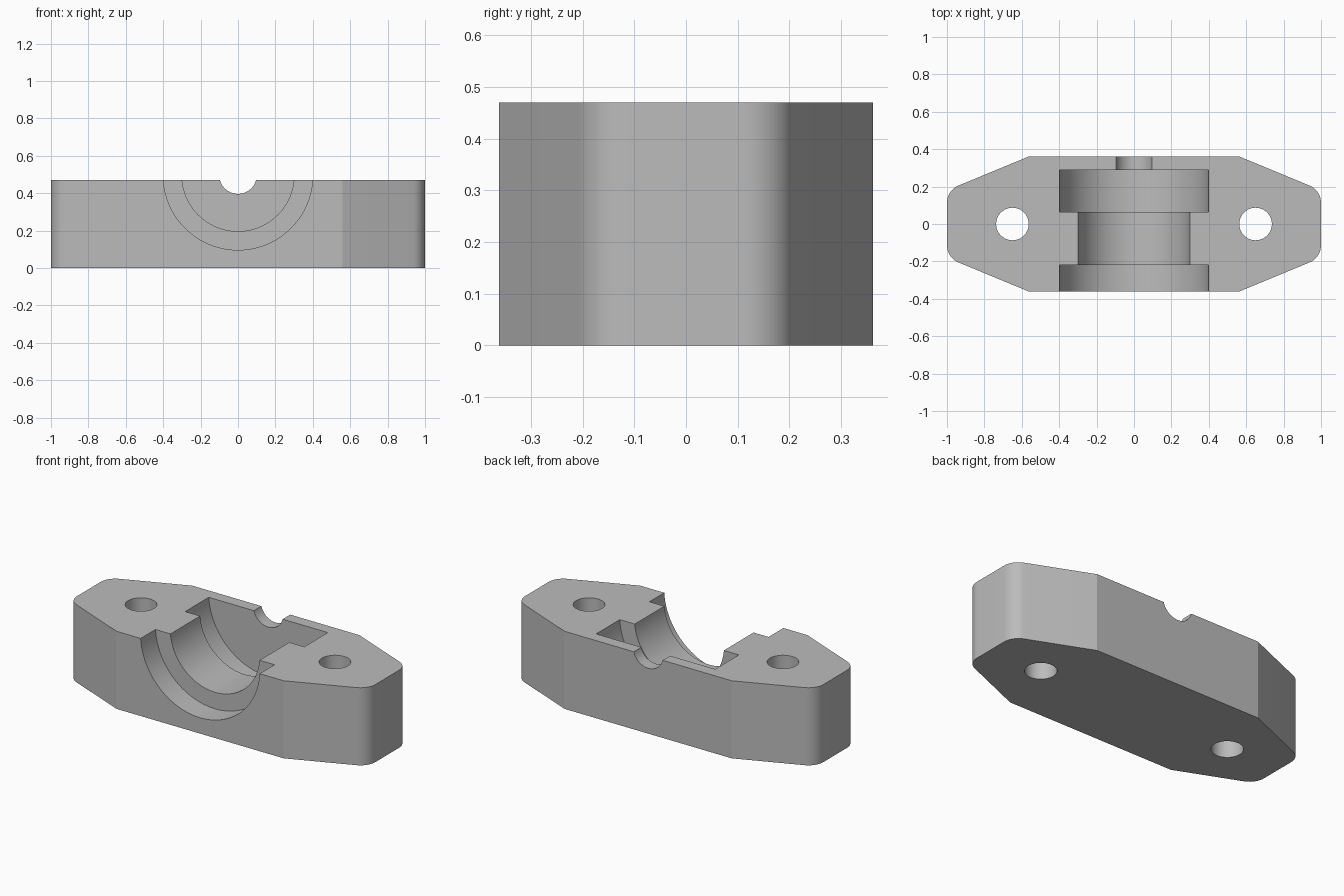
import bpy, bmesh, math
from mathutils import Vector, Matrix

if "Cube" in bpy.data.objects:
    bpy.data.objects.remove(bpy.data.objects["Cube"], do_unlink=True)

HEIGHT, AXIS_Z, DEPTH = 0.47, 0.496, 0.362

grey = bpy.data.materials.new("light grey")
grey.use_nodes = True
grey.diffuse_color = (0.5, 0.5, 0.5, 1)
grey.node_tree.nodes["Principled BSDF"].inputs["Base Color"].default_value = (0.5, 0.5, 0.5, 1)


def make_object(name, bm):
    bmesh.ops.recalc_face_normals(bm, faces=bm.faces)
    mesh = bpy.data.meshes.new(name)
    bm.to_mesh(mesh)
    bm.free()
    mesh.materials.append(grey)
    ob = bpy.data.objects.new(name, mesh)
    bpy.context.collection.objects.link(ob)
    return ob


def rounded_corner(corner, before, after, radius, steps=10):
    """Points of an arc tangent to both sides of a corner."""
    c = Vector(corner)
    a, b = (Vector(before) - c).normalized(), (Vector(after) - c).normalized()
    half = a.angle(b) / 2
    centre = c + (a + b).normalized() * radius / math.sin(half)
    start = c + a * radius / math.tan(half) - centre
    turn = math.pi - 2 * half
    return [centre + Matrix.Rotation(turn * i / steps, 2) @ start for i in range(steps + 1)]


# Block: tapered outline with rounded end corners, extruded upward
shoulder, tip = 0.56, 0.18
outline = [Vector((shoulder, -DEPTH))]
outline += rounded_corner((1, -tip), (shoulder, -DEPTH), (1, tip), 0.1)
outline += rounded_corner((1, tip), (1, -tip), (shoulder, DEPTH), 0.1)
outline.append(Vector((shoulder, DEPTH)))
outline += [-p for p in outline]
bm = bmesh.new()
base = bm.faces.new([bm.verts.new((p.x, p.y, 0)) for p in outline])
top = bmesh.ops.extrude_face_region(bm, geom=[base])["geom"]
bmesh.ops.translate(bm, vec=(0, 0, HEIGHT),
                    verts=[g for g in top if isinstance(g, bmesh.types.BMVert)])
block = make_object("bearing_block", bm)

# Stepped bore: radius and depth profile turned about the y axis
profile = [(0.4, -0.6), (0.4, -0.22), (0.3, -0.22), (0.3, 0.064),
           (0.4, 0.064), (0.4, 0.29), (0.1, 0.29), (0.1, 0.6)]
SIDES = 96
bm = bmesh.new()
rings = []
for r, y in profile:
    angles = [2 * math.pi * i / SIDES for i in range(SIDES)]
    rings.append([bm.verts.new((r * math.cos(t), y, AXIS_Z + r * math.sin(t))) for t in angles])
for lower, upper in zip(rings, rings[1:]):
    for i in range(SIDES):
        j = (i + 1) % SIDES
        bm.faces.new((lower[i], lower[j], upper[j], upper[i]))
bm.faces.new(rings[0])
bm.faces.new(rings[-1])
cutters = [make_object("bore_cutter", bm)]

# Bolt holes
for side, x in (("left", 0.65), ("right", -0.65)):
    bm = bmesh.new()
    bmesh.ops.create_cone(bm, cap_ends=True, segments=64, radius1=0.087, radius2=0.087,
                          depth=2, matrix=Matrix.Translation((x, 0, 0)))
    cutters.append(make_object(side + "_bolt_hole_cutter", bm))

# Cut the block and remove the cutters
bpy.ops.object.select_all(action="DESELECT")
bpy.context.view_layer.objects.active = block
block.select_set(True)
for cutter in cutters:
    cutter.hide_render = True
    mod = block.modifiers.new(cutter.name, "BOOLEAN")
    mod.operation, mod.solver, mod.object = "DIFFERENCE", "EXACT", cutter
    bpy.ops.object.modifier_apply(modifier=mod.name)
for cutter in cutters:
    bpy.data.objects.remove(cutter, do_unlink=True)
bpy.ops.object.shade_smooth_by_angle(angle=math.radians(15))
